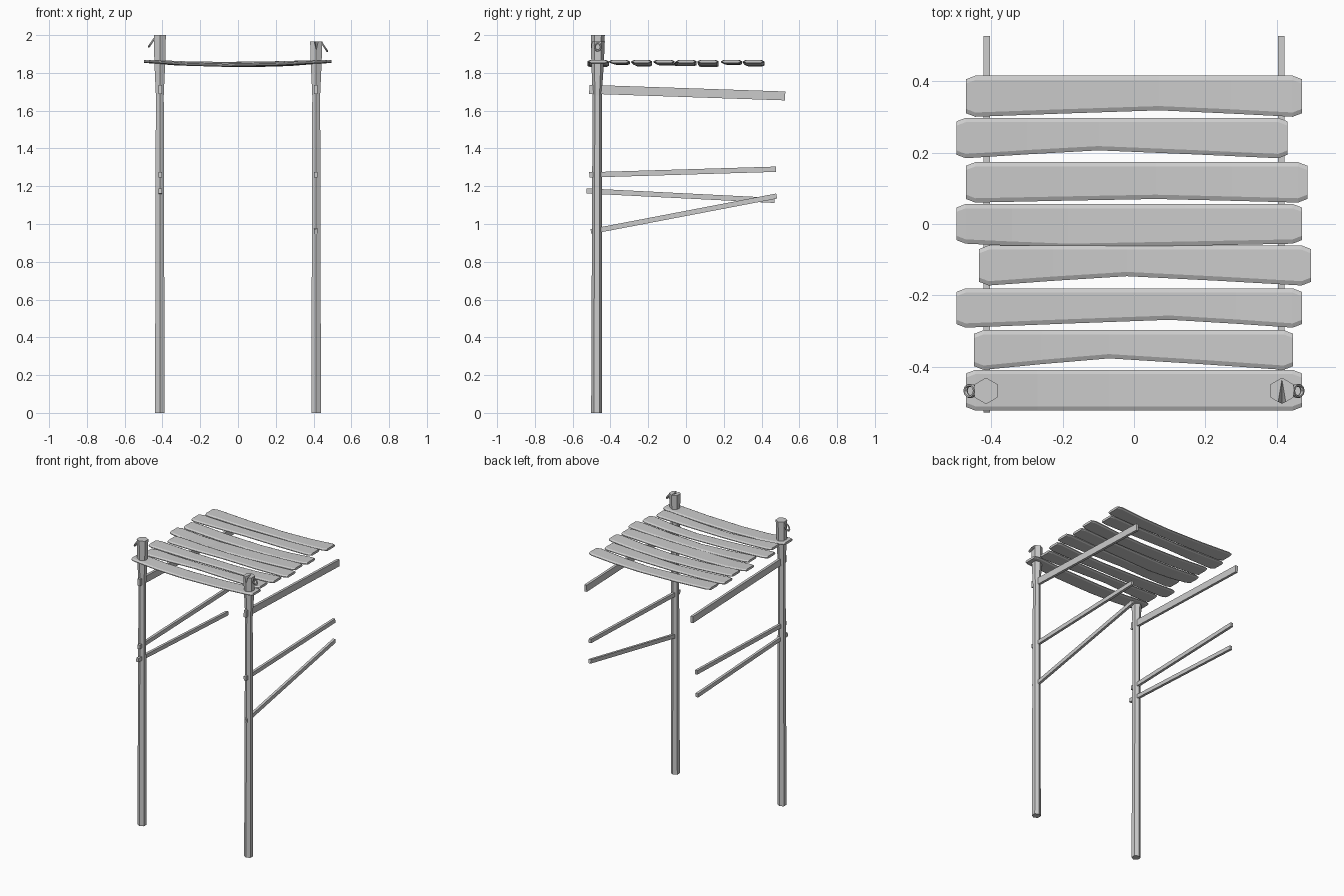
import bpy, bmesh, math
from mathutils import Vector, Matrix

if "Cube" in bpy.data.objects:
    bpy.data.objects.remove(bpy.data.objects["Cube"])


def finish(name, bm):
    bmesh.ops.recalc_face_normals(bm, faces=bm.faces)
    me = bpy.data.meshes.new(name)
    bm.to_mesh(me)
    bm.free()
    ob = bpy.data.objects.new(name, me)
    bpy.context.collection.objects.link(ob)
    return ob


def loft(name, rings, cap=True):
    """Skin a list of closed cross-sections."""
    bm = bmesh.new()
    rows = [[bm.verts.new(p) for p in r] for r in rings]
    n = len(rows[0])
    for a, b in zip(rows, rows[1:]):
        for i in range(n):
            j = (i + 1) % n
            bm.faces.new((a[i], a[j], b[j], b[i]))
    bm.faces.new(rows[0])
    if cap:
        bm.faces.new(rows[-1])
    return finish(name, bm)


# Six-sided posts, thickened at foot and head
def post(name, x, top):
    rings = []
    for z, r, y in ((0, .029, -.473), (1.2, .026, -.471), (1.68, .024, -.47),
                    (1.85, .033, -.468), (top, .037, -.467)):
        rings.append([(x + r * math.sin(k * math.pi / 3), y - r * math.cos(k * math.pi / 3), z)
                      for k in range(6)])
    return loft(name, rings)


post("left_post", -.414, 2.0)
right = post("right_post", .414, 1.965)

# Split in the head of the right post
bm = bmesh.new()
tri = [(.399, -.51, 1.975), (.429, -.51, 1.975), (.414, -.51, 1.915)]
vs = [bm.verts.new(p) for p in tri]
tip = bm.verts.new((.414, -.43, 1.968))
bm.faces.new(vs)
for i in range(3):
    bm.faces.new((vs[i], vs[(i + 1) % 3], tip))
cutter = finish("split_cutter", bm)
cutter.hide_render = True
cutter.hide_viewport = True
cut = right.modifiers.new("split", 'BOOLEAN')
cut.operation = 'DIFFERENCE'
cut.object = cutter


# Tilted iron rings on the outer faces of the posts
def ring(name, x, z, side):
    bm = bmesh.new()
    rot = Matrix.Rotation(side * math.radians(56), 4, 'Y')
    loc = Matrix.Translation((x, -.467, z))
    n, m, R, r = 10, 6, .022, .006
    grid = []
    for i in range(n):
        a = 2 * math.pi * i / n
        grid.append([bm.verts.new(loc @ rot @ Vector((
            (R + r * math.cos(b)) * math.cos(a) * 1.1,
            (R + r * math.cos(b)) * math.sin(a) * .75,
            r * math.sin(b)))) for b in [2 * math.pi * j / m for j in range(m)]])
    for i in range(n):
        for j in range(m):
            bm.faces.new((grid[i][j], grid[(i + 1) % n][j],
                          grid[(i + 1) % n][(j + 1) % m], grid[i][(j + 1) % m]))
    finish(name, bm)


ring("left_ring", -.458, 1.96, -1)
ring("right_ring", .458, 1.937, 1)

# Sagging roof planks: x0, x1, y0, y1, bend position, front edge inset, sag
planks = [(-.47, .47, -.522, -.408, -.07, 0, .020),
          (-.447, .445, -.408, -.297, -.07, .032, .010),
          (-.497, .470, -.290, -.180, .10, .022, .018),
          (-.433, .495, -.172, -.060, -.02, .026, .014),
          (-.497, .470, -.055, .056, -.185, -.012, .016),
          (-.470, .485, .060, .173, .06, .010, .022),
          (-.497, .430, .184, .297, -.10, .022, .010),
          (-.470, .470, .300, .415, .07, .018, .018)]
T = .008  # half thickness
for i, (x0, x1, y0, y1, xm, inset, sag) in enumerate(planks):
    rings = []
    for x, drop, ins, trim in ((x0, 0, 0, .01), (x0 + .026, .001, 0, 0),
                               ((x0 + xm) / 2, sag * .72, inset / 2, 0),
                               (xm, sag, inset, 0),
                               ((x1 + xm) / 2, sag * .72, inset / 2, 0),
                               (x1 - .026, .001, 0, 0), (x1, 0, 0, .01)):
        z, a, b, c = 1.860 - drop, y0 + ins + trim, y1 - trim, .012
        rings.append([(x, a, z - .003), (x, a + c, z - T), (x, b - c, z - T), (x, b, z - .003),
                      (x, b, z + .002), (x, b - c, z + T), (x, a + c, z + T), (x, a, z + .002)])
    loft("roof_plank_%d" % (i + 1), rings)


# Straight square-cut beams running back from the posts
def beam(name, x, ya, za, yb, zb, h, w=.018):
    rings = []
    d = Vector((0, yb - ya, zb - za)).normalized()
    up = Vector((0, -d.z, d.y)) * h / 2
    for p in (Vector((x, ya, za)), Vector((x, yb, zb))):
        s = Vector((w / 2, 0, 0))
        rings.append([p - s - up, p + s - up, p + s + up, p - s + up])
    loft(name, rings)


for side, label in ((-1, "left"), (1, "right")):
    beam(label + "_roof_beam", side * .412, -.512, 1.713, .525, 1.678, .047)
    beam(label + "_rail", side * .412, -.512, 1.26, .477, 1.29, .028)
beam("left_lower_rail", -.412, -.527, 1.175, .468, 1.125, .027)
beam("right_brace", .412, -.503, .96, .48, 1.148, .027)
